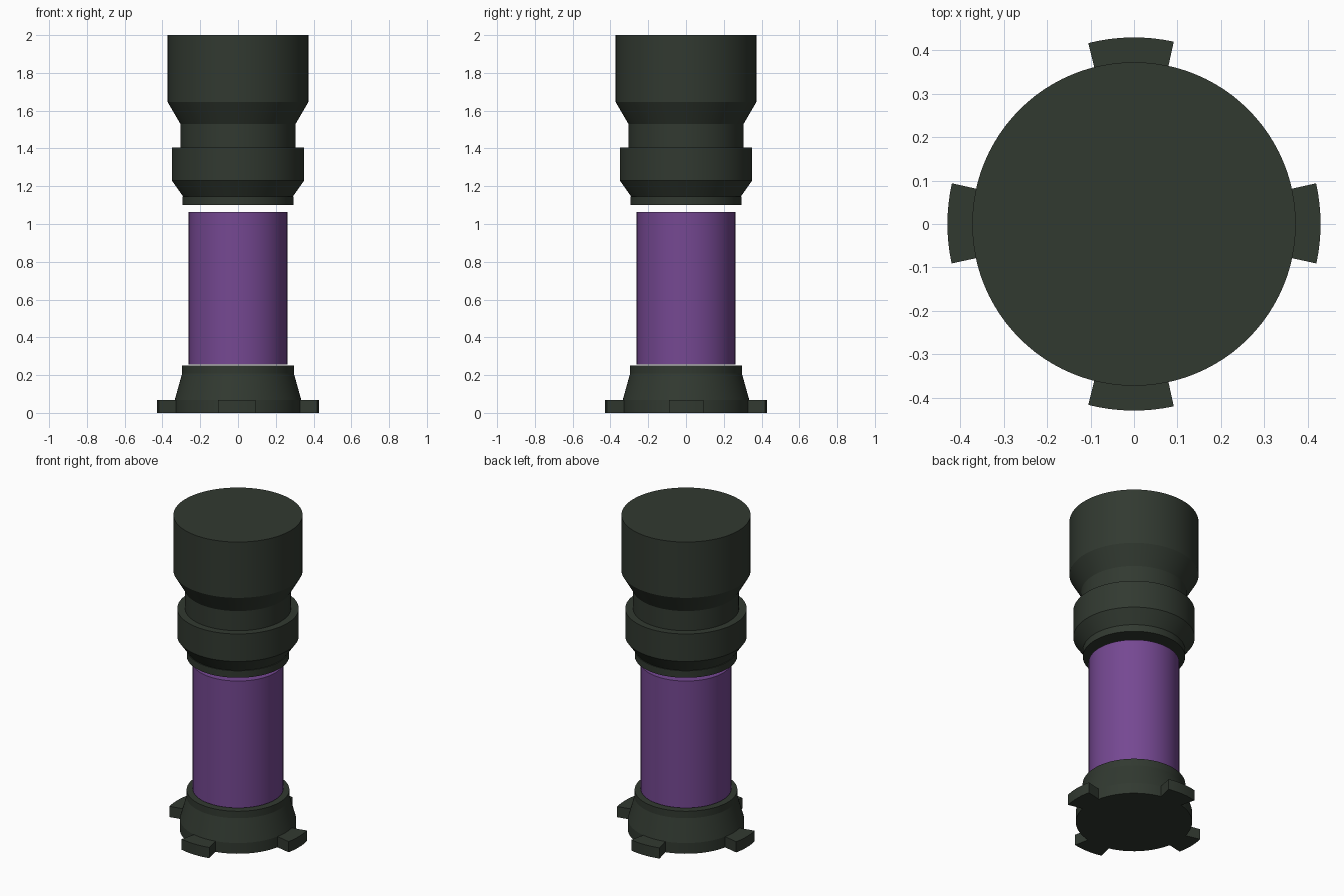
import bpy
import bmesh
from math import cos, sin, pi, radians

cube = bpy.data.objects.get("Cube")
if cube:
    bpy.data.objects.remove(cube, do_unlink=True)

SIDES = 96


def make_material(name, rgb):
    mat = bpy.data.materials.new(name)
    mat.use_nodes = True
    mat.diffuse_color = (*rgb, 1)
    mat.node_tree.nodes["Principled BSDF"].inputs["Base Color"].default_value = (*rgb, 1)
    return mat


dark = make_material("dark green grey", (0.031, 0.041, 0.030))
purple = make_material("purple", (0.178, 0.065, 0.288))


def finish(bm, name, mat):
    bmesh.ops.recalc_face_normals(bm, faces=bm.faces)
    mesh = bpy.data.meshes.new(name)
    bm.to_mesh(mesh)
    bm.free()
    mesh.materials.append(mat)
    obj = bpy.data.objects.new(name, mesh)
    bpy.context.collection.objects.link(obj)
    bpy.ops.object.select_all(action="DESELECT")
    obj.select_set(True)
    bpy.context.view_layer.objects.active = obj
    bpy.ops.object.shade_smooth_by_angle(angle=radians(15))
    return obj


def turned(name, profile, mat):
    """Closed round solid from (radius, height) pairs, bottom to top."""
    bm = bmesh.new()
    rings = [[bm.verts.new((r * cos(2 * pi * i / SIDES), r * sin(2 * pi * i / SIDES), z))
              for i in range(SIDES)] for r, z in profile]
    for low, high in zip(rings, rings[1:]):
        for i in range(SIDES):
            j = (i + 1) % SIDES
            bm.faces.new((low[i], low[j], high[j], high[i]))
    bm.faces.new(rings[0])
    bm.faces.new(rings[-1])
    return finish(bm, name, mat)


def tab(name, start, end, inner=0.31, outer=0.429, height=0.068, steps=8):
    """Curved locking tab between two angles in degrees."""
    bm = bmesh.new()
    angles = [radians(start + (end - start) * i / steps) for i in range(steps + 1)]
    outline = [(outer * cos(a), outer * sin(a)) for a in angles]
    outline += [(inner * cos(a), inner * sin(a)) for a in reversed(angles)]
    face = bm.faces.new([bm.verts.new((x, y, 0)) for x, y in outline])
    top = bmesh.ops.extrude_face_region(bm, geom=[face])["geom"]
    verts = [v for v in top if isinstance(v, bmesh.types.BMVert)]
    bmesh.ops.translate(bm, verts=verts, vec=(0, 0, height))
    return finish(bm, name, dark)


# Flared foot and its collar
turned("base", [(0.335, 0), (0.335, 0.068), (0.296, 0.208), (0.296, 0.252)], dark)

# Locking tabs around the foot
tab("left_tab", -12.2, 12.6)
tab("back_tab", 77.7, 104.2)
tab("right_tab", 167.4, 192.2)
tab("front_tab", 255.8, 282.3)

# Coloured barrel
turned("barrel", [(0.261, 0.257), (0.261, 1.064)], purple)

# Stepped head floating just above the barrel
turned("head_collar", [(0.295, 1.101), (0.295, 1.145)], dark)
turned("head_ring", [(0.29, 1.145), (0.35, 1.23), (0.35, 1.405), (0.305, 1.405)], dark)
turned("head_neck", [(0.305, 1.405), (0.305, 1.53), (0.372, 1.645), (0.372, 2.0)], dark)
